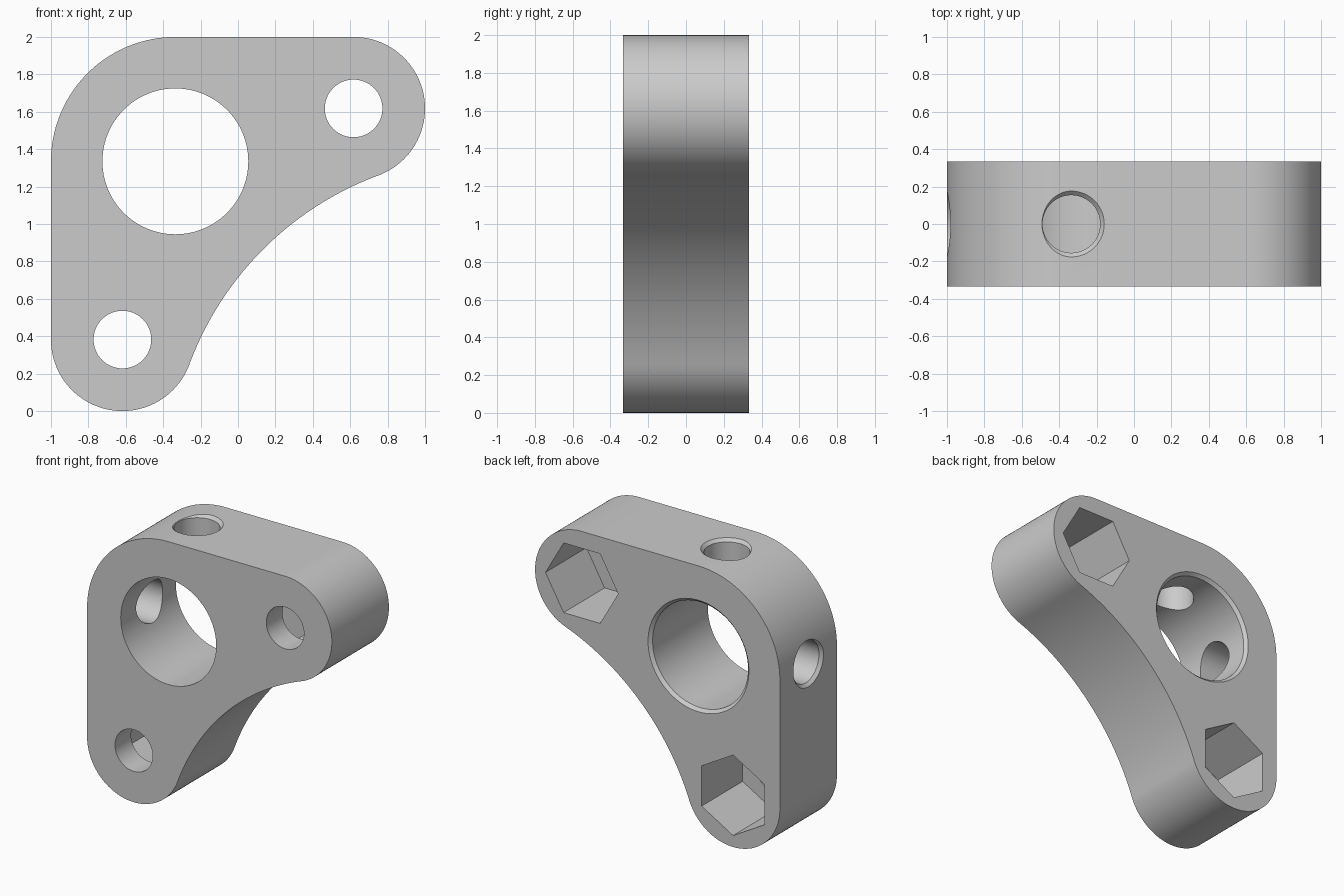
import bpy, bmesh, math
from mathutils import Vector

if "Cube" in bpy.data.objects:
    bpy.data.objects.remove(bpy.data.objects["Cube"], do_unlink=True)

X, Y, Z = Vector((1, 0, 0)), Vector((0, 1, 0)), Vector((0, 0, 1))
HALF = 0.333                      # half thickness
BORE = (-0.335, 1.335)            # main bore centre (x, z)
LOBES = {"upper": (0.618, 1.618), "lower": (-0.618, 0.382)}
LOBE_R, CORNER_R, BORE_R, HOLE_R = 0.382, 0.665, 0.39, 0.154
SCOOP, SCOOP_R = (1.347, -0.347), 1.714
CHAMFER = 0.022

grey = bpy.data.materials.new("plain_grey")
grey.use_nodes = True
grey.diffuse_color = (0.6, 0.6, 0.6, 1)
grey.node_tree.nodes["Principled BSDF"].inputs["Base Color"].default_value = (0.6, 0.6, 0.6, 1)


def make_object(name, bm):
    bmesh.ops.recalc_face_normals(bm, faces=bm.faces)
    mesh = bpy.data.meshes.new(name)
    bm.to_mesh(mesh)
    bm.free()
    mesh.materials.append(grey)
    obj = bpy.data.objects.new(name, mesh)
    bpy.context.collection.objects.link(obj)
    return obj


def arc(centre, radius, start, end, steps):
    angles = [math.radians(start + (end - start) * i / steps) for i in range(steps + 1)]
    return [(centre[0] + radius * math.cos(a), centre[1] + radius * math.sin(a)) for a in angles]


def lathe(name, centre, axis, u, v, profile, sides=96, phase=0):
    """Solid of stacked rings; profile lists (distance along axis, radius)."""
    bm = bmesh.new()
    rings = []
    for dist, radius in profile:
        ring = []
        for i in range(sides):
            a = phase + math.tau * i / sides
            ring.append(bm.verts.new(centre + axis * dist + radius * (u * math.cos(a) + v * math.sin(a))))
        rings.append(ring)
    for low, high in zip(rings, rings[1:]):
        for i in range(sides):
            j = (i + 1) % sides
            bm.faces.new((low[i], low[j], high[j], high[i]))
    bm.faces.new(rings[0])
    bm.faces.new(rings[-1])
    return make_object(name, bm)


def chamfered(start, surface, radius):
    """Straight hole that flares at 45 degrees where it meets the surface."""
    over = 0.1
    return [(start, radius), (surface - CHAMFER, radius), (surface + over, radius + CHAMFER + over)]


# Bracket outline: rounded lobes, scooped inner edge, large outer corner
low = LOBES["lower"]
tangent = math.degrees(math.atan2(SCOOP[1] - low[1], SCOOP[0] - low[0]))
outline = arc(low, LOBE_R, 180, 360 + tangent, 48)
outline += arc(SCOOP, SCOOP_R, 180 + tangent, 90 - tangent, 40)[1:-1]
outline += arc(LOBES["upper"], LOBE_R, -90 - tangent, 90, 48)
outline += arc(BORE, CORNER_R, 90, 180, 40)

bm = bmesh.new()
face = bm.faces.new([bm.verts.new((x, -HALF, z)) for x, z in outline])
side = bmesh.ops.extrude_face_region(bm, geom=[face])
bmesh.ops.translate(bm, vec=Y * 2 * HALF,
                    verts=[g for g in side["geom"] if isinstance(g, bmesh.types.BMVert)])
bracket = make_object("bracket_body", bm)

# Main bore, chamfered at the back, and two cross holes into it
bore_centre = Vector((BORE[0], 0, BORE[1]))
cutters = [
    lathe("bore_cutter", bore_centre, Y, X, Z, chamfered(-0.5, HALF, BORE_R)),
    lathe("top_hole_cutter", bore_centre, Z, X, Y, chamfered(0.07, CORNER_R, HOLE_R)),
    lathe("side_hole_cutter", bore_centre, -X, Y, Z, chamfered(0.07, CORNER_R, HOLE_R)),
]

# Bolt holes with hexagonal nut pockets in the back
for place, (x, z) in LOBES.items():
    centre = Vector((x, 0, z))
    phase = 0 if place == "upper" else math.pi / 6
    cutters.append(lathe(place + "_bolt_cutter", centre, Y, X, Z, [(-0.5, HOLE_R), (0.1, HOLE_R)]))
    cutters.append(lathe(place + "_nut_cutter", centre, Y, X, Z, [(-0.145, 0.297), (0.5, 0.297)], 6, phase))

# Cut everything and discard the cutters
bpy.ops.object.select_all(action="DESELECT")
bracket.select_set(True)
bpy.context.view_layer.objects.active = bracket
for cutter in cutters:
    cutter.hide_render = True
    mod = bracket.modifiers.new(cutter.name, "BOOLEAN")
    mod.operation = "DIFFERENCE"
    mod.solver = "EXACT"
    mod.object = cutter
    bpy.ops.object.modifier_apply(modifier=mod.name)
    bpy.data.objects.remove(cutter, do_unlink=True)

bpy.ops.object.shade_smooth_by_angle(angle=math.radians(25))
